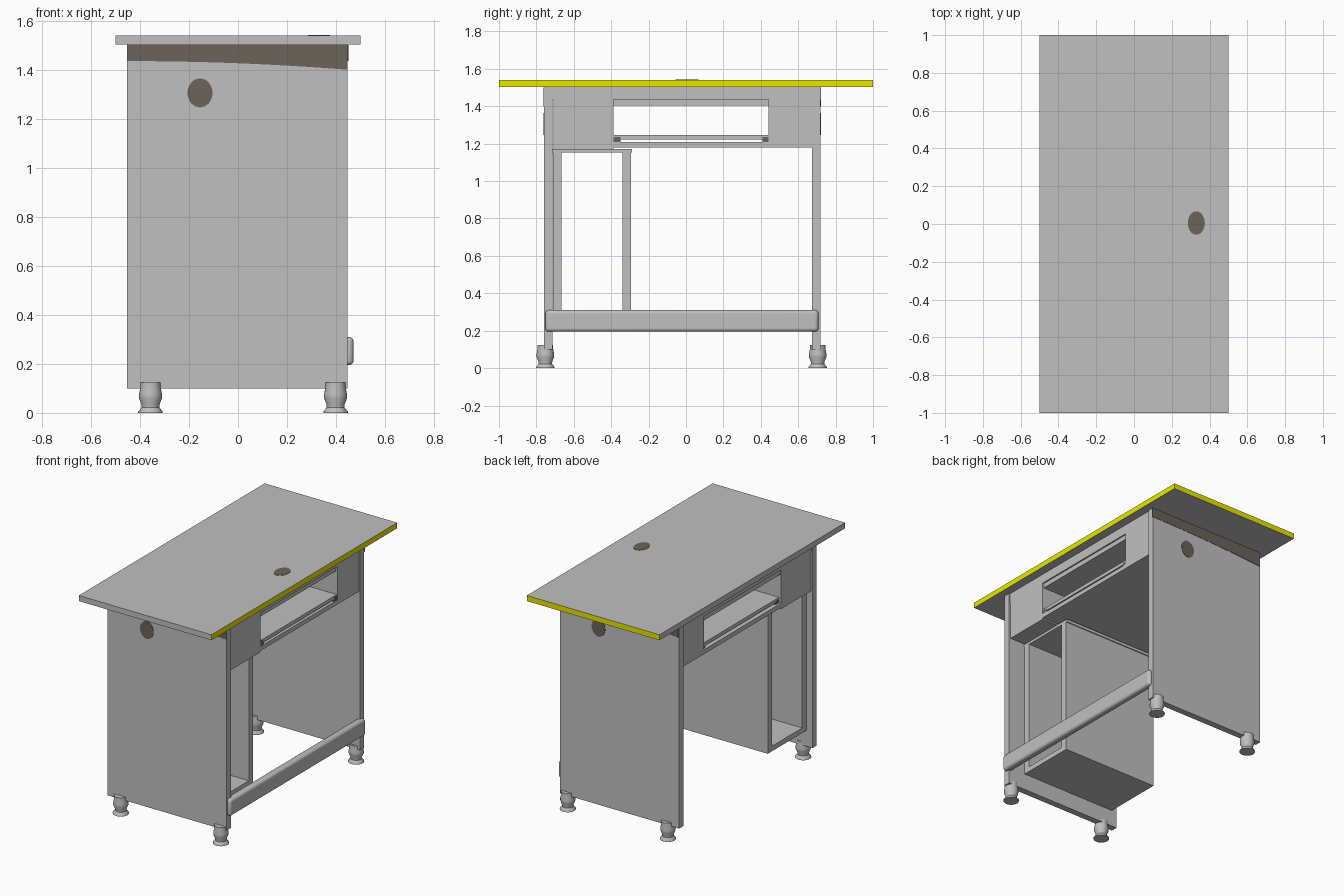
import bpy, bmesh, math

if "Cube" in bpy.data.objects:
    bpy.data.objects.remove(bpy.data.objects["Cube"])


def material(name, rgb):
    m = bpy.data.materials.new(name)
    m.diffuse_color = (*rgb, 1)
    m.use_nodes = True
    m.node_tree.nodes["Principled BSDF"].inputs["Base Color"].default_value = m.diffuse_color
    return m


GREY = material("silver grey", (0.527, 0.527, 0.527))
YELLOW = material("yellow edging", (1.0, 1.0, 0.0))
DARK = material("dark brown", (0.145, 0.127, 0.102))


def finish(name, bm, mat):
    bmesh.ops.recalc_face_normals(bm, faces=bm.faces[:])
    me = bpy.data.meshes.new(name)
    bm.to_mesh(me)
    bm.free()
    me.materials.append(mat)
    ob = bpy.data.objects.new(name, me)
    bpy.context.collection.objects.link(ob)
    return ob


def box(name, x, y, z, mat=GREY):
    bm = bmesh.new()
    bmesh.ops.create_cube(bm, size=1)
    for v in bm.verts:
        v.co = [(r[0] + r[1]) / 2 + c * (r[1] - r[0]) for r, c in zip((x, y, z), v.co)]
    return finish(name, bm, mat)


def plate(name, points, thickness, mat=DARK):
    """Flat outline given as 3D points, extruded along a thickness vector."""
    bm = bmesh.new()
    f = bm.faces.new([bm.verts.new(p) for p in points])
    new = bmesh.ops.extrude_face_region(bm, geom=[f])["geom"]
    bmesh.ops.translate(bm, vec=thickness, verts=[v for v in new if isinstance(v, bmesh.types.BMVert)])
    return finish(name, bm, mat)


def smooth(ob, angle=40):
    bpy.ops.object.select_all(action='DESELECT')
    ob.select_set(True)
    bpy.context.view_layer.objects.active = ob
    bpy.ops.object.shade_smooth_by_angle(angle=math.radians(angle))


# Table top, yellow edging on the +x and +y edges only
top = box("table_top", (-0.5, 0.5), (-1, 1), (1.502, 1.54))
top.data.materials.append(YELLOW)
for p in top.data.polygons:
    if p.normal.x > 0.9 or p.normal.y > 0.9:
        p.material_index = 1

ring = [2 * math.pi * i / 32 for i in range(32)]
plate("top_cable_hole", [(0.33 + 0.045 * math.cos(a), 0.005 + 0.062 * math.sin(a), 1.538) for a in ring],
      (0, 0, 0.004))

# End panels, each with a dark cable hole and a curved dark band under the top
for name, y0, y1, face, s in (("front", -0.76, -0.715, -0.76, 1), ("back", 0.675, 0.72, 0.72, -1)):
    box(name + "_panel", (-0.453, 0.447), (y0, y1), (0.1, 1.502))
    out = (0, -0.004 * s, 0)
    y = face + 0.002 * s
    plate(name + "_cable_hole",
          [(s * (-0.155 + 0.051 * math.cos(a)), y, 1.305 + 0.059 * math.sin(a)) for a in ring], out)
    arc = [i / 12 for i in range(13)]
    band = [(s * (-0.45 + 0.896 * t), y, 1.435 - 0.035 * t ** 2) for t in arc]
    plate(name + "_dark_band", band + [(s * 0.446, y, 1.5), (s * -0.45, y, 1.5)], out)

# Upper structure: board below the top, side boxes and lining
box("upper_board", (-0.445, 0.44), (-0.716, 0.676), (1.437, 1.503))
box("front_side_box", (-0.445, 0.44), (-0.708, -0.388), (1.17, 1.438))
box("back_side_box", (-0.445, 0.44), (0.442, 0.676), (1.18, 1.438))
box("opening_lining", (-0.44, 0.43), (-0.39, 0.444), (1.405, 1.438))

# Keyboard shelf and sliding tray on dark runners
box("keyboard_shelf", (-0.445, 0.44), (-0.39, 0.444), (1.18, 1.21))
box("keyboard_tray", (-0.43, 0.435), (-0.388, 0.442), (1.222, 1.246))
for i, (a, b) in enumerate(((-0.388, -0.35), (0.41, 0.442))):
    box(f"tray_runner_{i + 1}", (-0.43, 0.437), (a, b), (1.208, 1.236), DARK)

# Open cabinet for the computer
X = (-0.41, 0.32)
box("cabinet_top", X, (-0.716, -0.288), (1.152, 1.172))
box("cabinet_bottom", X, (-0.71, -0.295), (0.21, 0.245))
box("cabinet_outer_wall", X, (-0.71, -0.665), (0.212, 1.155))
box("cabinet_inner_wall", X, (-0.34, -0.295), (0.212, 1.155))

# Rounded foot rail
rail = box("foot_rail", (0.42, 0.471), (-0.752, 0.708), (0.195, 0.31))
bev = rail.modifiers.new("rounding", 'BEVEL')
bev.width = 0.018
bev.segments = 4
smooth(rail)

# Turned feet
PROFILE = [(0, 0), (0.05, 0), (0.05, 0.005), (0.036, 0.022), (0.037, 0.035), (0.047, 0.06),
           (0.047, 0.075), (0.042, 0.1), (0.042, 0.124), (0, 0.124)]
for row, y in (("front", -0.752), ("back", 0.704)):
    for side, x in (("left", -0.357), ("right", 0.398)):
        bm = bmesh.new()
        vs = [bm.verts.new((x + r, y, z)) for r, z in PROFILE]
        es = [bm.edges.new(e) for e in zip(vs, vs[1:])]
        bmesh.ops.spin(bm, geom=vs + es, cent=(x, y, 0), axis=(0, 0, 1), angle=2 * math.pi, steps=24)
        bmesh.ops.remove_doubles(bm, verts=bm.verts[:], dist=0.0005)
        smooth(finish(f"{row}_{side}_foot", bm, GREY))
